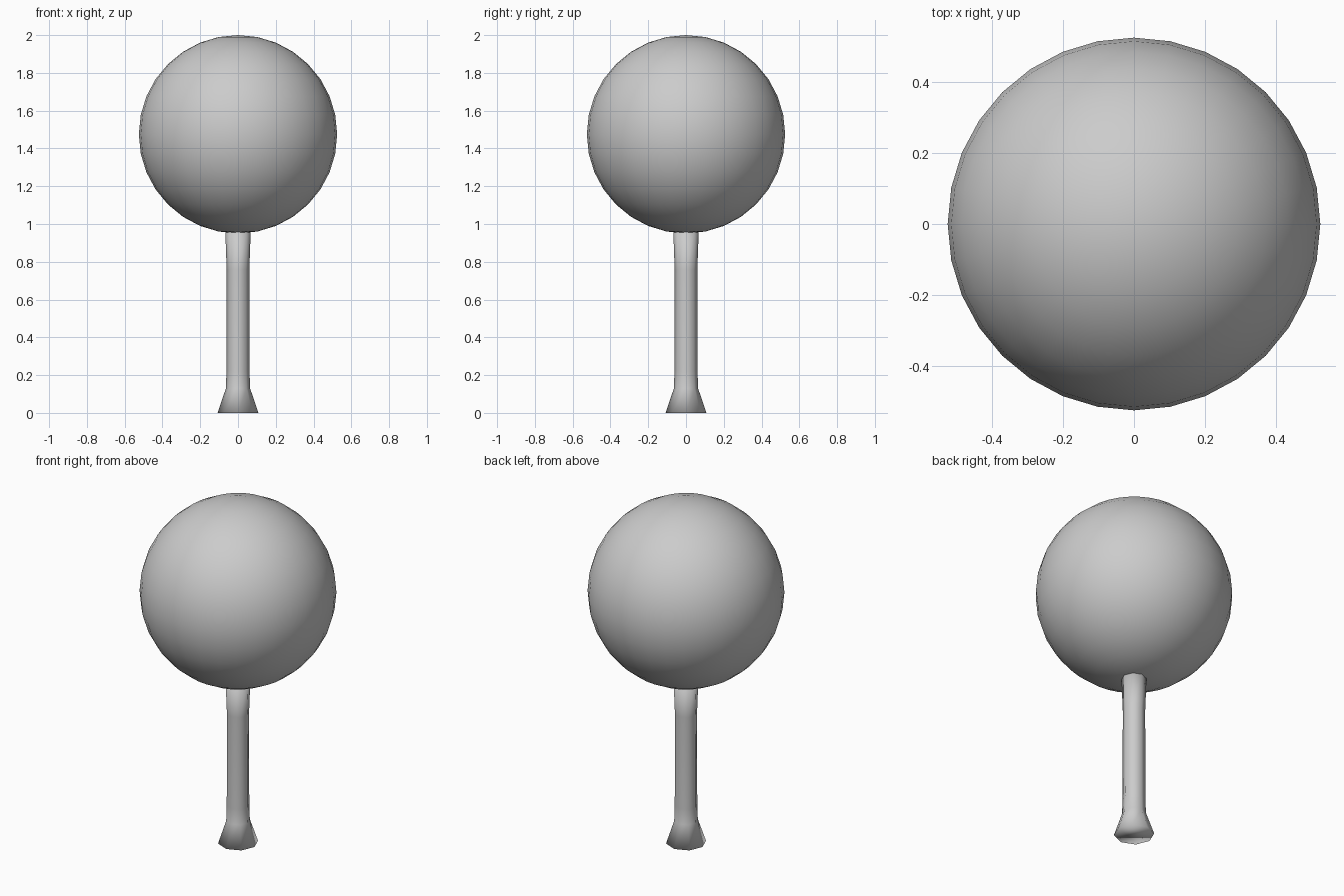
import bpy, bmesh
from math import cos, sin, pi

if "Cube" in bpy.data.objects:
    bpy.data.objects.remove(bpy.data.objects["Cube"])

# Round crown
bpy.ops.mesh.primitive_uv_sphere_add(segments=32, ring_count=16, radius=0.525,
                                     location=(0, 0, 1.475))
crown = bpy.context.object
crown.name = "crown"
bpy.ops.object.shade_smooth()

# Eight-sided trunk with a flared foot: (height, radius)
profile = [(0.0, 0.108), (0.13, 0.064), (0.22, 0.061), (0.76, 0.060), (0.98, 0.068)]
SIDES = 8
bm = bmesh.new()
rings = [[bm.verts.new((r * cos(2 * pi * i / SIDES), r * sin(2 * pi * i / SIDES), z))
          for i in range(SIDES)] for z, r in profile]
for low, high in zip(rings, rings[1:]):
    for i in range(SIDES):
        j = (i + 1) % SIDES
        bm.faces.new((low[i], low[j], high[j], high[i]))
bm.faces.new(rings[0][::-1])
bm.faces.new(rings[-1])
for f in bm.faces:
    f.smooth = True
mesh = bpy.data.meshes.new("trunk")
bm.to_mesh(mesh)
bm.free()
trunk = bpy.data.objects.new("trunk", mesh)
bpy.context.collection.objects.link(trunk)
